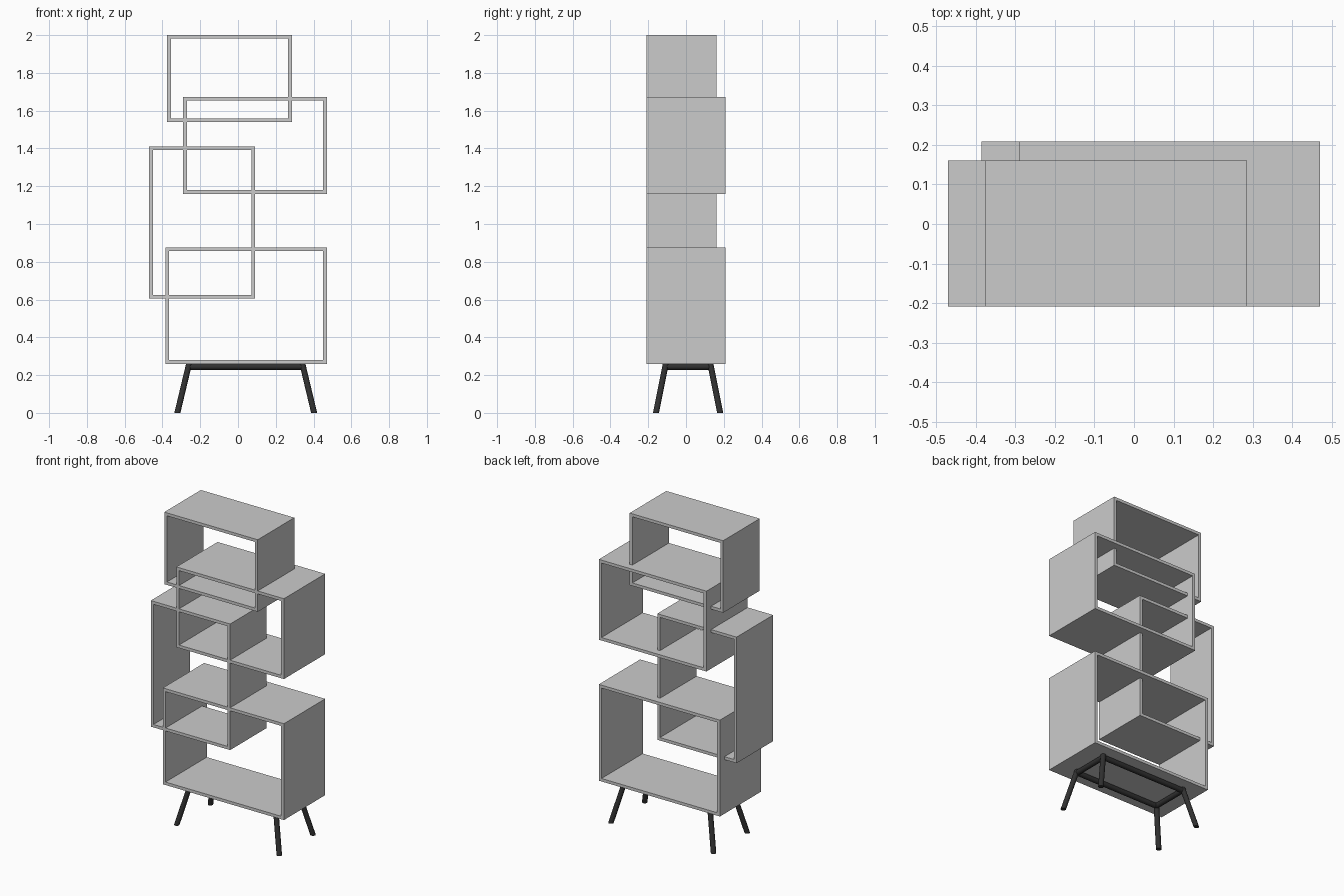
import bpy, math
from mathutils import Vector

if "Cube" in bpy.data.objects:
    bpy.data.objects.remove(bpy.data.objects["Cube"])

THICK = 0.019
FRONT = -0.208

black = bpy.data.materials.new("dark_metal")
black.diffuse_color = (0.03, 0.03, 0.03, 1)
black.use_nodes = True
black.node_tree.nodes["Principled BSDF"].inputs["Base Color"].default_value = black.diffuse_color


def add_mesh(name, verts, faces, mat=None):
    me = bpy.data.meshes.new(name)
    me.from_pydata(verts, [], faces)
    ob = bpy.data.objects.new(name, me)
    bpy.context.collection.objects.link(ob)
    if mat:
        me.materials.append(mat)
    return ob


# Open box: four boards forming a hollow rectangle, open front and back
def open_box(name, x0, x1, z0, z1, back):
    verts = []
    for y in (FRONT, back):
        for t in (0, THICK):
            verts += [(x0 + t, y, z0 + t), (x1 - t, y, z0 + t),
                      (x1 - t, y, z1 - t), (x0 + t, y, z1 - t)]
    faces = []
    for i in range(4):
        j = (i + 1) % 4
        faces += [(i, j, 4 + j, 4 + i),              # front rim
                  (8 + j, 8 + i, 12 + i, 12 + j),    # back rim
                  (j, i, 8 + i, 8 + j),              # outside
                  (4 + i, 4 + j, 12 + j, 12 + i)]    # inside
    return add_mesh(name, verts, faces)


# Round bar whose end rings lie in the plane spanned by u and v
def bar(name, a, b, u, v, r, n=16):
    a, b, u, v = map(Vector, (a, b, u, v))
    verts = []
    for p in (a, b):
        for i in range(n):
            t = 2 * math.pi * i / n
            verts.append(p + u * r * math.cos(t) + v * r * math.sin(t))
    faces = [(i, (i + 1) % n, n + (i + 1) % n, n + i) for i in range(n)]
    faces += [tuple(reversed(range(n))), tuple(range(n, 2 * n))]
    ob = add_mesh(name, verts, faces, black)
    bpy.context.view_layer.objects.active = ob
    ob.select_set(True)
    bpy.ops.object.shade_smooth_by_angle(angle=math.radians(40))
    ob.select_set(False)


# Stacked shelf boxes
open_box("bottom_box", -0.385, 0.47, 0.26, 0.875, 0.208)
open_box("tall_box", -0.47, 0.09, 0.605, 1.41, 0.161)
open_box("wide_box", -0.29, 0.47, 1.16, 1.673, 0.208)
open_box("top_box", -0.375, 0.285, 1.54, 2.0, 0.161)

# Splayed legs and the rail frame that joins them
CX, CY, R = 0.041, 0.011, 0.016
TX, TY, BX, BY = 0.30, 0.118, 0.362, 0.17
X, Y, Z = (1, 0, 0), (0, 1, 0), (0, 0, 1)
ZR = 0.26 - R
for sx, side in ((-1, "left"), (1, "right")):
    for sy, face in ((-1, "front"), (1, "back")):
        bar(f"{face}_{side}_leg", (CX + sx * BX, CY + sy * BY, 0),
            (CX + sx * TX, CY + sy * TY, 0.26), X, Y, R)
    bar(f"{side}_rail", (CX + sx * TX, CY - TY, ZR),
        (CX + sx * TX, CY + TY, ZR), Z, X, R)
for sy, face in ((-1, "front"), (1, "back")):
    bar(f"{face}_rail", (CX - TX, CY + sy * TY, ZR),
        (CX + TX, CY + sy * TY, ZR), Y, Z, R)
